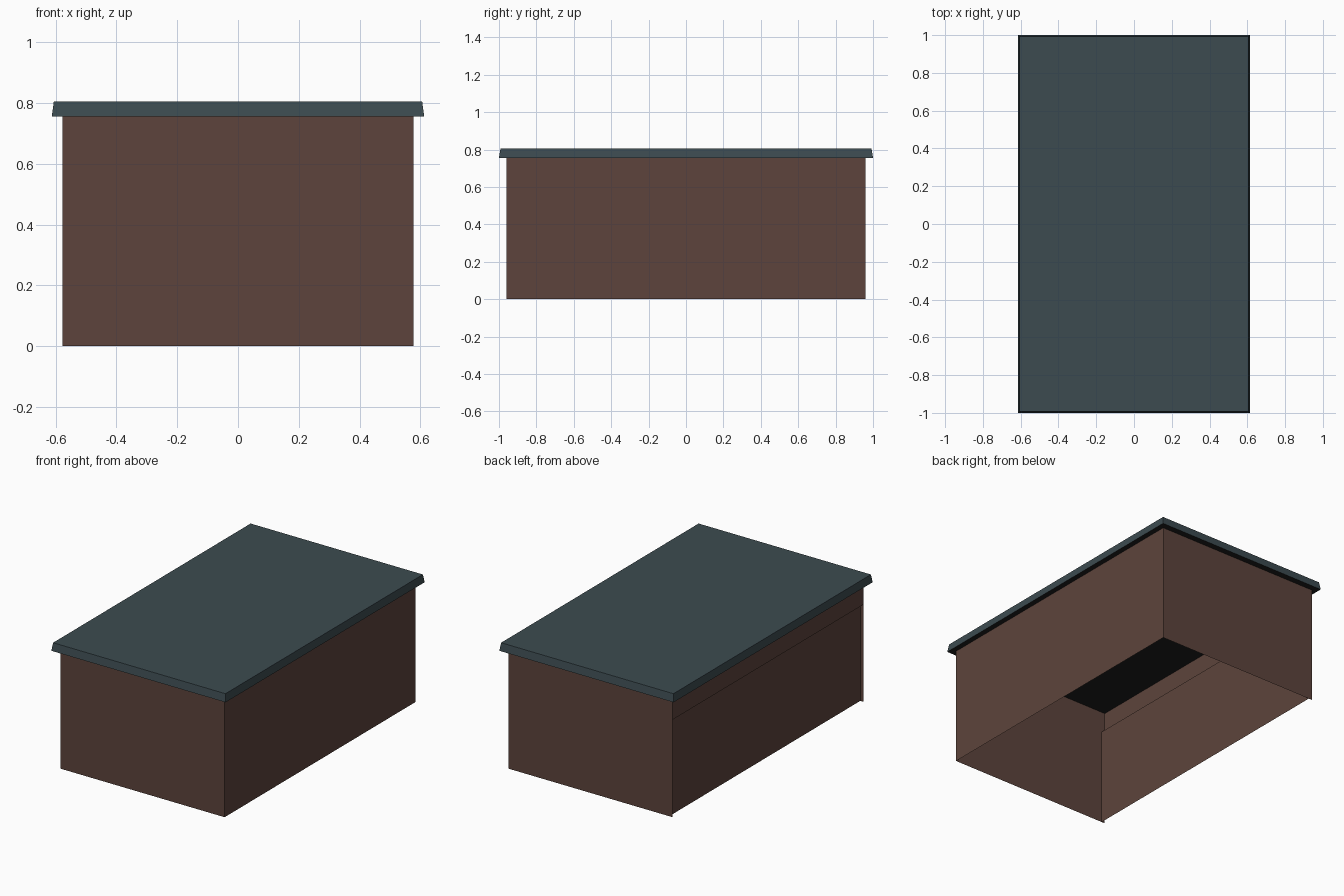
import bpy, bmesh

if "Cube" in bpy.data.objects:
    bpy.data.objects.remove(bpy.data.objects["Cube"])


def srgb(r, g, b):
    lin = lambda c: c / 12.92 if c <= 0.04045 else ((c + 0.055) / 1.055) ** 2.4
    return tuple(lin(v / 255) for v in (r, g, b)) + (1.0,)


def material(name, rgb):
    m = bpy.data.materials.new(name)
    m.diffuse_color = srgb(*rgb)
    m.use_nodes = True
    m.node_tree.nodes["Principled BSDF"].inputs["Base Color"].default_value = m.diffuse_color
    return m


brown = material("dark brown wood", (93, 68, 60))
slate = material("slate blue grey", (60, 75, 80))
black = material("near black underside", (30, 30, 30))


def mesh_object(name, faces, mats):
    """Build an object from lists of corner points, one list per face."""
    bm = bmesh.new()
    for pts in faces:
        bm.faces.new([bm.verts.new(p) for p in pts])
    bmesh.ops.remove_doubles(bm, verts=bm.verts, dist=1e-5)
    me = bpy.data.meshes.new(name)
    bm.to_mesh(me)
    bm.free()
    for m in mats:
        me.materials.append(m)
    ob = bpy.data.objects.new(name, me)
    bpy.context.collection.objects.link(ob)
    return ob


def wall(a, b, z0, z1):
    """Upright sheet from plan point a to b, facing right of that direction."""
    return [(*a, z0), (*b, z0), (*b, z1), (*a, z1)]


X, Y, H = 0.578, 0.96, 0.757       # body half width, half depth, height
STEP, INSET = 0.62, 0.024          # apron lower edge, set-back of left panel
XI = X - INSET

# Thin sheet walls, open underneath
mesh_object("front_panel", [wall((-X, -Y), (X, -Y), 0, H)], [brown])
mesh_object("right_panel", [wall((X, -Y), (X, Y), 0, H)], [brown])
mesh_object("back_panel", [wall((X, Y), (-X, Y), 0, H)], [brown])

# Left side: apron above, narrow ledge, set-back panel below
mesh_object("left_side", [
    wall((-X, Y), (-X, -Y), STEP, H),
    [(-X, Y, STEP), (-XI, Y, STEP), (-XI, -Y, STEP), (-X, -Y, STEP)],
    wall((-XI, Y), (-XI, -Y), 0, STEP)], [brown])

# Top slab with sloped edges and a dark underside
def ring(x, y, z):
    return [(-x, -y, z), (x, -y, z), (x, y, z), (-x, y, z)]


low, high = ring(0.613, 1.0, 0.755), ring(0.606, 0.992, 0.805)
sides = [[low[i], low[(i + 1) % 4], high[(i + 1) % 4], high[i]] for i in range(4)]
top = mesh_object("table_top", sides + [high, low[::-1]], [slate, black])
for p in top.data.polygons:
    p.material_index = 1 if p.normal.z < -0.5 else 0
